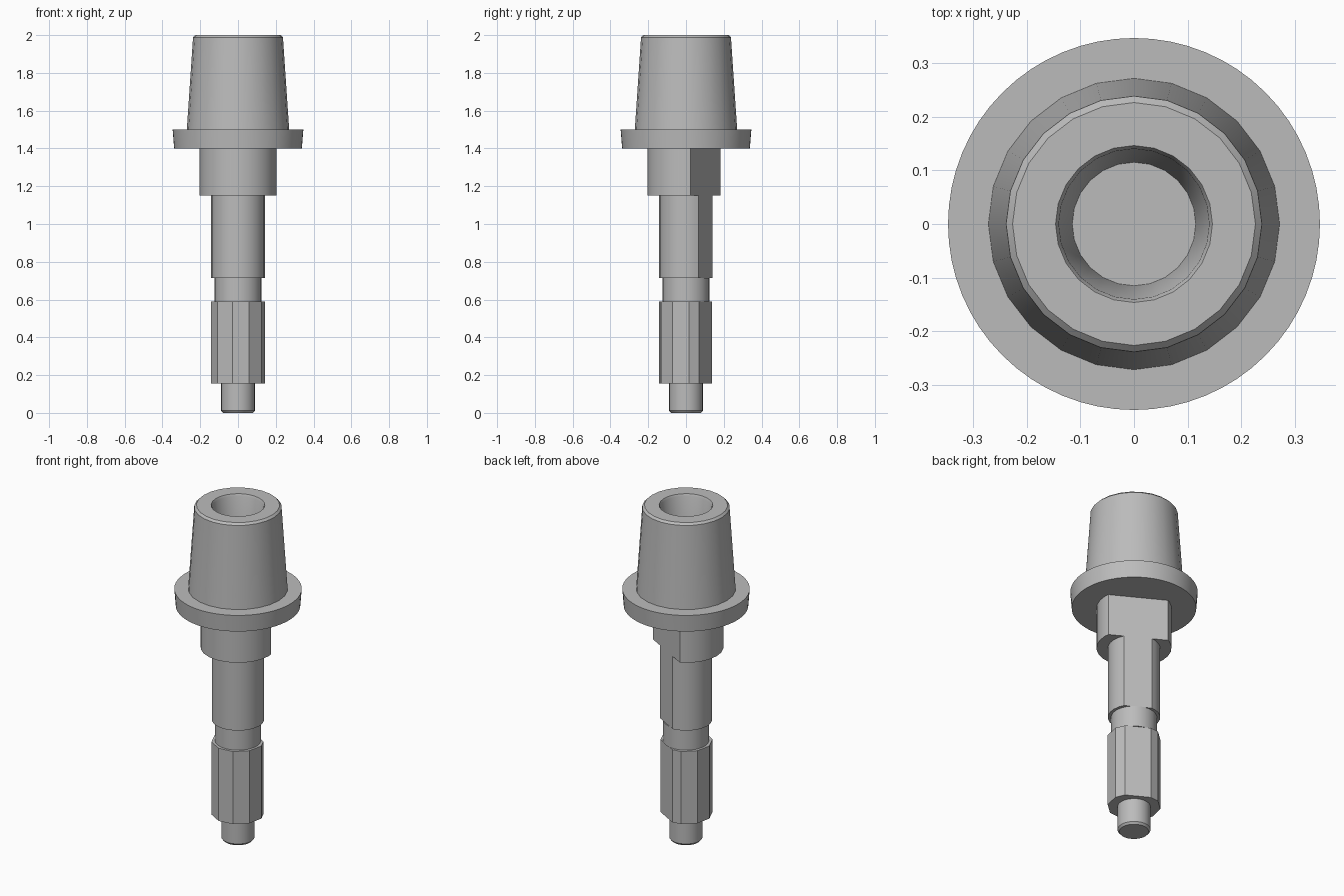
import bpy
import bmesh
from math import sin, cos, radians, tau
from mathutils import Vector

cube = bpy.data.objects.get("Cube")
if cube:
    bpy.data.objects.remove(cube, do_unlink=True)

GREY = (0.5, 0.5, 0.5, 1.0)
steel = bpy.data.materials.new("plain grey steel")
steel.use_nodes = True
steel.diffuse_color = GREY
steel.node_tree.nodes["Principled BSDF"].inputs["Base Color"].default_value = GREY

# One shared flat runs down the back left of the stepped shaft
FLAT_NORMAL = Vector((cos(radians(61)), sin(radians(61)), 0))
FLAT_DISTANCE = 0.118


def turned(name, profile, sides=24, phase=0.0, flat=False):
    """Revolve (radius, height) points about z and close both ends."""
    bm = bmesh.new()
    rings = []
    for r, z in profile:
        angles = [radians(phase) + tau * i / sides for i in range(sides)]
        rings.append([bm.verts.new((r * cos(a), r * sin(a), z)) for a in angles])
    for low, high in zip(rings, rings[1:]):
        for i in range(sides):
            j = (i + 1) % sides
            bm.faces.new((low[i], low[j], high[j], high[i]))
    bm.faces.new(rings[0][::-1])
    bm.faces.new(rings[-1])
    if flat:
        cut = bmesh.ops.bisect_plane(
            bm, geom=bm.verts[:] + bm.edges[:] + bm.faces[:],
            plane_co=FLAT_NORMAL * FLAT_DISTANCE, plane_no=FLAT_NORMAL,
            clear_outer=True)
        edges = [e for e in cut["geom_cut"] if isinstance(e, bmesh.types.BMEdge)]
        bmesh.ops.contextual_create(bm, geom=edges)
    bmesh.ops.recalc_face_normals(bm, faces=bm.faces[:])
    mesh = bpy.data.meshes.new(name)
    bm.to_mesh(mesh)
    bm.free()
    mesh.materials.append(steel)
    obj = bpy.data.objects.new(name, mesh)
    bpy.context.collection.objects.link(obj)
    bpy.ops.object.select_all(action='DESELECT')
    obj.select_set(True)
    bpy.context.view_layer.objects.active = obj
    bpy.ops.object.shade_smooth_by_angle(angle=radians(28))
    return obj


# Lower end: chamfered pin and ten-sided section
turned("end_pin", [(0.08, 0), (0.09, 0.012), (0.09, 0.155)])
turned("faceted_section", [(0.145, 0.155), (0.145, 0.59)], sides=10, phase=6, flat=True)

# Middle: neck, shaft and collar
turned("neck", [(0.125, 0.59), (0.125, 0.715)])
turned("shaft", [(0.142, 0.715), (0.142, 1.15)], flat=True)
turned("collar", [(0.204, 1.15), (0.204, 1.4)], flat=True)

# Upper end: flange and tapered head with a blind bore
turned("flange", [(0.338, 1.4), (0.346, 1.5)], sides=64)
turned("tapered_head", [(0.271, 1.5), (0.238, 1.988), (0.226, 2.0),
                        (0.146, 2.0), (0.14, 1.988), (0.115, 1.63)])
